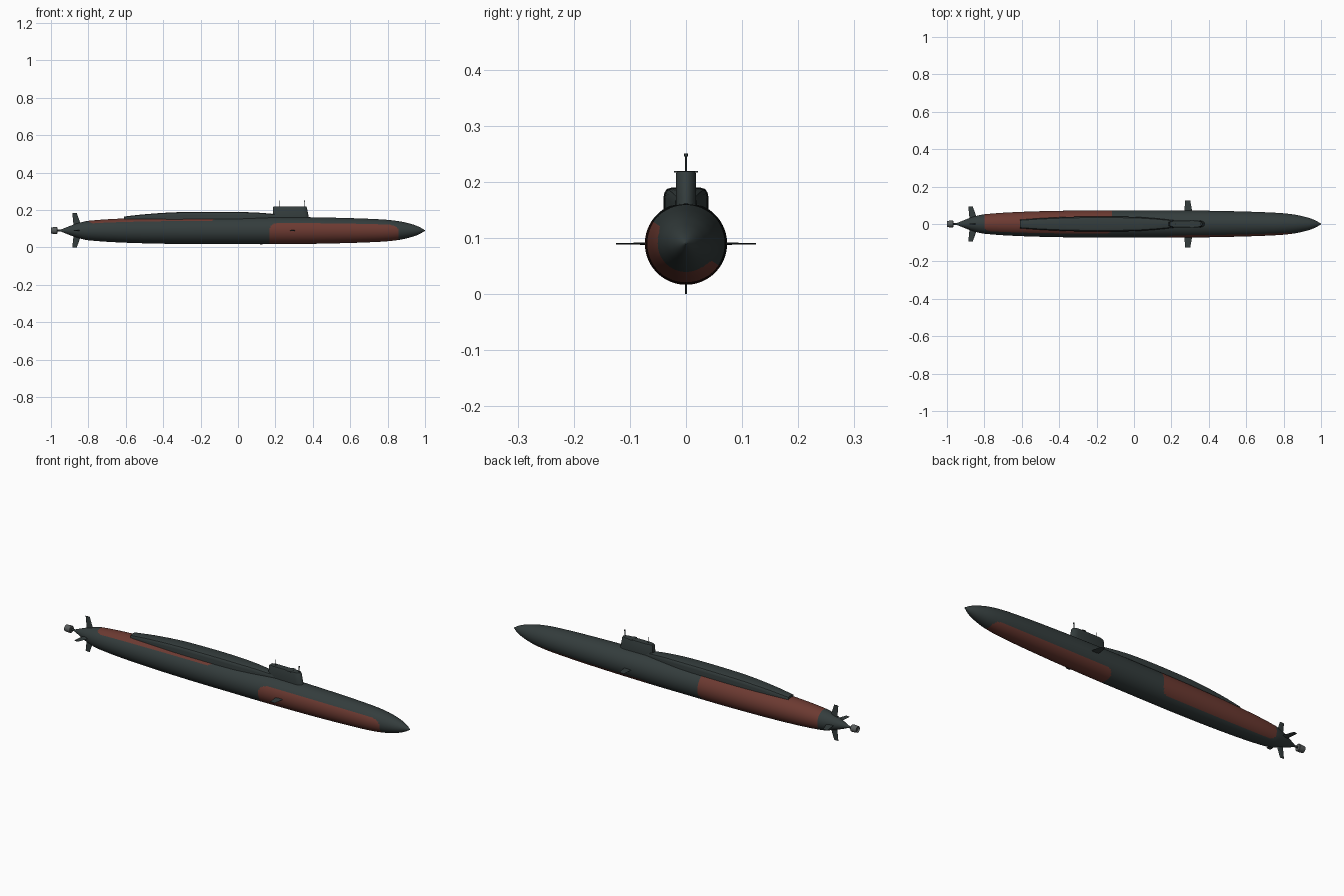
import bpy, bmesh, math

if "Cube" in bpy.data.objects:
    bpy.data.objects.remove(bpy.data.objects["Cube"])

AXIS = 0.09  # height of the hull centre line


def material(name, rgb):
    m = bpy.data.materials.new(name)
    m.diffuse_color = (*rgb, 1)
    m.use_nodes = True
    m.node_tree.nodes["Principled BSDF"].inputs["Base Color"].default_value = m.diffuse_color
    return m


DARK = material("dark_grey_green", (0.034, 0.046, 0.046))
RED = material("rust_red", (0.15, 0.042, 0.031))
GREY = material("mid_grey", (0.10, 0.11, 0.11))


def finish(name, bm, mats, angle=35):
    bmesh.ops.recalc_face_normals(bm, faces=bm.faces[:])
    me = bpy.data.meshes.new(name)
    bm.to_mesh(me)
    bm.free()
    ob = bpy.data.objects.new(name, me)
    bpy.context.collection.objects.link(ob)
    for m in mats:
        me.materials.append(m)
    bpy.ops.object.select_all(action='DESELECT')
    ob.select_set(True)
    bpy.context.view_layer.objects.active = ob
    bpy.ops.object.shade_smooth_by_angle(angle=math.radians(angle))
    return ob


def loft(bm, sections):
    """Skin a list of closed sections and cap both ends."""
    rings = [[bm.verts.new(p) for p in s] for s in sections]
    n = len(rings[0])
    for a, b in zip(rings, rings[1:]):
        for i in range(n):
            j = (i + 1) % n
            bm.faces.new((a[i], a[j], b[j], b[i]))
    bm.faces.new(rings[0])
    bm.faces.new(rings[-1])


def curve(pts, x):
    """Smooth interpolation through points sorted by x."""
    def slope(i):
        a, b = pts[max(i - 1, 0)], pts[min(i + 1, len(pts) - 1)]
        return (b[1] - a[1]) / (b[0] - a[0])
    for i in range(len(pts) - 1):
        (x0, y0), (x1, y1) = pts[i], pts[i + 1]
        if x <= x1 or i == len(pts) - 2:
            h = x1 - x0
            t = min(max((x - x0) / h, 0), 1)
            return (y0 * (1 + 2 * t) * (1 - t) ** 2 + y1 * t * t * (3 - 2 * t)
                    + h * slope(i) * t * (1 - t) ** 2 + h * slope(i + 1) * t * t * (t - 1))


# Hull: turned body with two rust red panels
HULL = [(-0.95, 0.004), (-0.90, 0.024), (-0.86, 0.038), (-0.80, 0.052), (-0.6, 0.065),
        (-0.3, 0.072), (0.0, 0.073), (0.2, 0.073), (0.5, 0.069), (0.76, 0.060),
        (0.86, 0.050), (0.93, 0.034), (0.97, 0.019), (1.0, 0.0015)]
SEG = 96


def circle(x, r, n=SEG, z=AXIS):
    return [(x, r * math.cos(2 * math.pi * i / n), z + r * math.sin(2 * math.pi * i / n))
            for i in range(n)]


def in_panel(x, ang, x0, x1, a0, a1, rad=0.035):
    """Rounded rectangle test on the unrolled hull; angle from +y, in degrees."""
    half = math.radians(a1 - a0) / 2 * 0.073
    off = (ang - (a0 + a1) / 2 + 180) % 360 - 180
    dx = max(abs(x - (x0 + x1) / 2) - (x1 - x0) / 2 + rad, 0)
    dy = max(abs(math.radians(off) * 0.073) - half + rad, 0)
    return math.hypot(dx, dy) < rad


bm = bmesh.new()
loft(bm, [circle(-0.95 + 0.0075 * i, curve(HULL, -0.95 + 0.0075 * i)) for i in range(261)])
for f in bm.faces:
    c = f.calc_center_median()
    ang = math.degrees(math.atan2(c.z - AXIS, c.y))
    if in_panel(c.x, ang, -0.80, -0.12, -48, 135) or in_panel(c.x, ang, 0.17, 0.855, 148, 325):
        f.material_index = 1
finish("hull", bm, [DARK, RED])

# Missile casing: raised back behind the sail
TOP = [(-0.61, 0.165), (-0.5, 0.177), (-0.35, 0.187), (-0.2, 0.190), (-0.05, 0.190),
       (0.1, 0.186), (0.22, 0.176)]
WIDE = [(-0.61, 0.023), (-0.5, 0.031), (-0.35, 0.038), (-0.2, 0.040), (0.0, 0.038),
        (0.12, 0.030), (0.22, 0.019)]
bm = bmesh.new()
secs = []
for i in range(43):
    x = -0.61 + 0.83 * i / 42
    t, w = curve(TOP, x), curve(WIDE, x)
    half = [(w, 0.125), (w, t - 0.017), (w * 0.96, t - 0.009), (w * 0.85, t - 0.003), (w * 0.6, t)]
    secs.append([(x, y, z) for y, z in half] + [(x, -y, z) for y, z in reversed(half)])
loft(bm, secs)
finish("missile_casing", bm, [DARK])


# Sail with a rounded front and a slim cap
def sail_plan(x0, x1, w, z):
    fwd = [(x1 - 0.03 + 0.03 * math.cos(a), w * math.sin(a))
           for a in [math.radians(-90 + 15 * k) for k in range(13)]]
    aft = [(x0 + 0.02, w), (x0, w * 0.6), (x0, -w * 0.6), (x0 + 0.02, -w)]
    return [(x, y, z) for x, y in fwd + aft]


bm = bmesh.new()
loft(bm, [sail_plan(0.185, 0.382, 0.019, 0.145), sail_plan(0.185, 0.377, 0.018, 0.168),
          sail_plan(0.188, 0.368, 0.018, 0.214), sail_plan(0.192, 0.364, 0.016, 0.219)])
finish("sail", bm, [DARK])
bm = bmesh.new()
loft(bm, [[(x, y, z) for x, y in ((0.30, -0.021), (0.32, -0.021), (0.32, 0.021), (0.30, 0.021))]
          for z in (0.2165, 0.2195)])
finish("sail_bridge_wing", bm, [DARK])


# Masts
def upright(name, x, r, z0, z1, n=12):
    bm = bmesh.new()
    loft(bm, [[(x + r * math.cos(2 * math.pi * i / n), r * math.sin(2 * math.pi * i / n), z)
               for i in range(n)] for z in (z0, z1)])
    finish(name, bm, [DARK])


upright("aft_mast", 0.22, 0.0018, 0.21, 0.25)
upright("forward_mast", 0.355, 0.0016, 0.21, 0.248)
upright("forward_mast_head", 0.356, 0.0032, 0.245, 0.251)


# Fins: swept tapered blades around the hull axis
def fin(name, roll, root, tip, r0, r1, thick):
    c, s = math.cos(math.radians(roll)), math.sin(math.radians(roll))
    secs = []
    for (xa, xb), r, t in ((root, r0, thick), (tip, r1, thick * 0.6)):
        prof = [(xa, 0), (xa + (xb - xa) * 0.4, t), (xb - (xb - xa) * 0.2, t), (xb, 0),
                (xb - (xb - xa) * 0.2, -t), (xa + (xb - xa) * 0.4, -t)]
        secs.append([(x, r * c - o * s, AXIS + r * s + o * c) for x, o in prof])
    bm = bmesh.new()
    loft(bm, secs)
    finish(name, bm, [DARK], 20)


for k, side in enumerate(("left", "upper", "right", "lower")):
    fin(side + "_stern_fin", 90 * k, (-0.878, -0.835), (-0.886, -0.862), 0.015,
        0.09 if k == 3 else 0.094, 0.003)
for side, roll in (("left", 0), ("right", 180)):
    fin(side + "_bow_plane", roll, (0.268, 0.312), (0.274, 0.301), 0.06, 0.125, 0.002)

# Propulsor: shaft and open shroud behind the tail
bm = bmesh.new()
loft(bm, [circle(-0.985, 0.004, 16), circle(-0.94, 0.006, 16)])
finish("propeller_shaft", bm, [DARK])
bm = bmesh.new()
loft(bm, [circle(-0.992, 0.012, 32), circle(-1.0, 0.014, 32), circle(-1.0, 0.016, 32),
          circle(-0.985, 0.018, 32), circle(-0.968, 0.018, 32), circle(-0.966, 0.016, 32)])
finish("propulsor_shroud", bm, [GREY])
